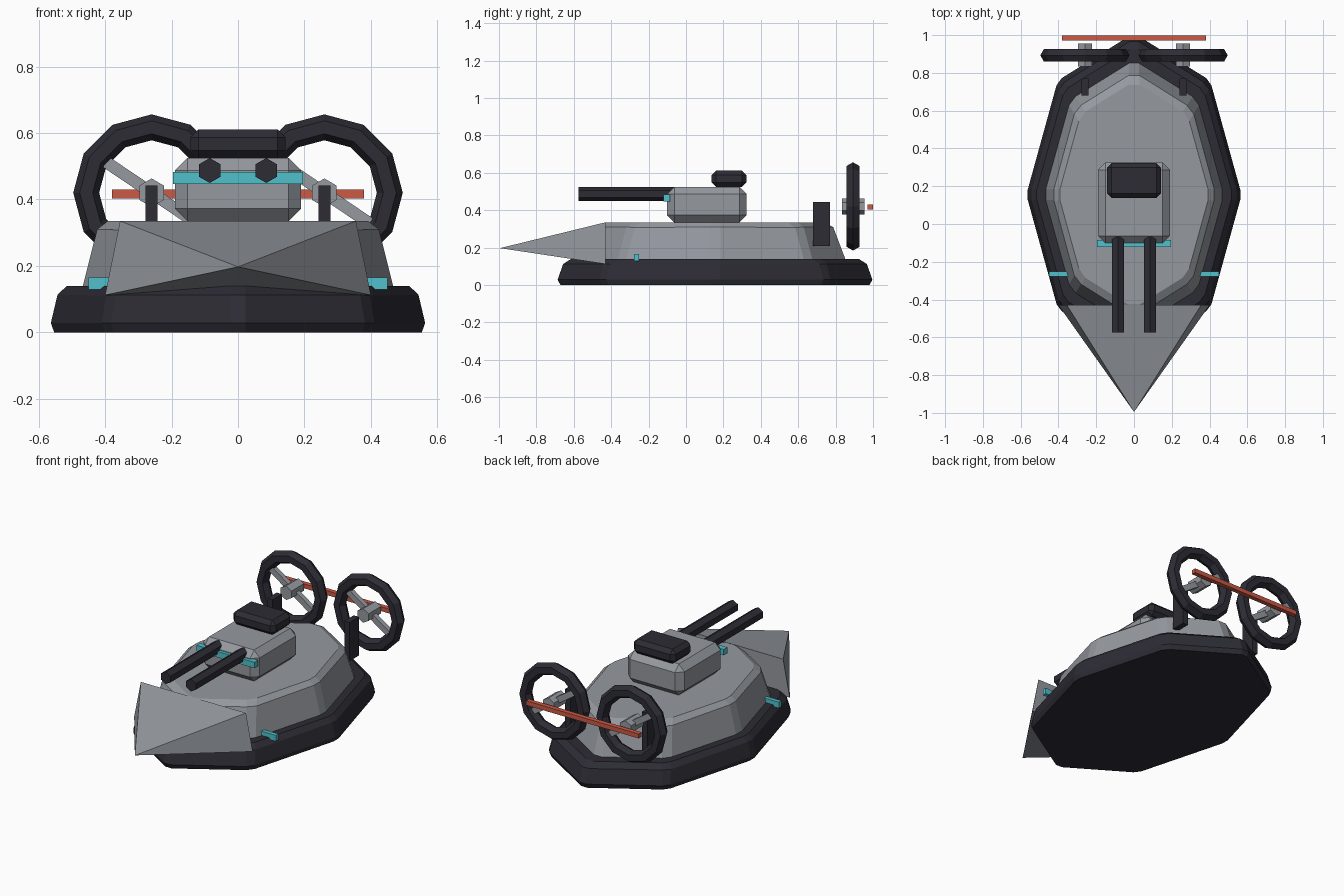
import bpy, bmesh, math
from mathutils import Matrix

cube = bpy.data.objects.get("Cube")
if cube:
    bpy.data.objects.remove(cube, do_unlink=True)


def material(name, rgb):
    m = bpy.data.materials.new(name)
    m.use_nodes = True
    colour = (*rgb, 1)
    m.diffuse_color = colour
    m.node_tree.nodes["Principled BSDF"].inputs["Base Color"].default_value = colour
    return m


GREY = material("hull grey", (0.30, 0.32, 0.35))
DARK = material("dark rubber", (0.026, 0.025, 0.035))
TEAL = material("teal light", (0.08, 0.53, 0.60))
RED = material("red bar", (0.60, 0.10, 0.06))


def finish(name, bm, mat):
    bmesh.ops.recalc_face_normals(bm, faces=bm.faces)
    mesh = bpy.data.meshes.new(name)
    bm.to_mesh(mesh)
    bm.free()
    mesh.materials.append(mat)
    ob = bpy.data.objects.new(name, mesh)
    bpy.context.collection.objects.link(ob)
    return ob


def box(name, centre, size, mat, bevel=0, turn=0):
    bm = bmesh.new()
    bmesh.ops.create_cube(bm, size=1, matrix=Matrix.Diagonal((*size, 1)))
    if bevel:
        bmesh.ops.bevel(bm, geom=bm.edges[:], offset=bevel, segments=1, affect='EDGES')
    place = Matrix.Translation(centre) @ Matrix.Rotation(turn, 4, 'Y')
    bmesh.ops.transform(bm, matrix=place, verts=bm.verts)
    return finish(name, bm, mat)


def hex_rod(name, centre, radius, length, mat, bevel=0):
    # Six-sided rod along y with a corner pointing up
    bm = bmesh.new()
    bmesh.ops.create_cone(bm, cap_ends=True, segments=6, radius1=radius,
                          radius2=radius, depth=length)
    turn = Matrix.Rotation(math.pi / 2, 4, 'X')
    bmesh.ops.transform(bm, matrix=Matrix.Translation(centre) @ turn, verts=bm.verts)
    return finish(name, bm, mat)


def octagon_body(name, profile, mat, bevel):
    # Stacked stretched octagons, with the upright edges chamfered
    bm = bmesh.new()
    rings = []
    for z, r in profile:
        angles = [i * math.pi / 4 for i in range(8)]
        rings.append([bm.verts.new((r * math.cos(a), 0.155 + 1.5 * r * math.sin(a), z))
                      for a in angles])
    for low, high in zip(rings, rings[1:]):
        for i in range(8):
            j = (i + 1) % 8
            bm.faces.new((low[i], low[j], high[j], high[i]))
    bm.faces.new(rings[0])
    bm.faces.new(rings[-1])
    upright = [e for e in bm.edges if abs(e.verts[0].co.z - e.verts[1].co.z) > 0.001]
    bmesh.ops.bevel(bm, geom=upright, offset=bevel, segments=1, affect='EDGES')
    return finish(name, bm, mat)


# Skirt and hull
octagon_body("skirt", [(0, 0.56), (0.028, 0.57), (0.113, 0.55), (0.14, 0.522)], DARK, 0.025)
octagon_body("hull", [(0.12, 0.48), (0.31, 0.432), (0.335, 0.40)], GREY, 0.03)

# Pointed prow
bm = bmesh.new()
base = [bm.verts.new((x, -0.43, z)) for x, z in
        [(-0.355, 0.335), (0.355, 0.335), (0.40, 0.112), (-0.40, 0.112)]]
tip = bm.verts.new((0, -0.995, 0.197))
bm.faces.new(base)
for i in range(4):
    bm.faces.new((base[i], base[(i + 1) % 4], tip))
finish("prow", bm, GREY)

# Turret, hatch and visor strip
box("turret", (0, 0.112, 0.43), (0.38, 0.425, 0.19), GREY, 0.038)
box("hatch", (0, 0.23, 0.567), (0.285, 0.185, 0.088), DARK, 0.024)
box("visor_strip", (0, -0.103, 0.465), (0.39, 0.035, 0.036), TEAL)

# Rear red crossbar
box("rear_crossbar", (0, 0.985, 0.417), (0.76, 0.028, 0.027), RED)


def fan_ring(name, centre, major, minor):
    bm = bmesh.new()
    loops = []
    for i in range(12):
        a = i * math.pi / 6
        loop = []
        for k in range(6):
            b = k * math.pi / 3
            r = major + minor * math.cos(b)
            loop.append(bm.verts.new((centre[0] + r * math.cos(a),
                                      centre[1] + minor * math.sin(b),
                                      centre[2] + r * math.sin(a))))
        loops.append(loop)
    for i in range(12):
        here, there = loops[i], loops[(i + 1) % 12]
        for k in range(6):
            n = (k + 1) % 6
            bm.faces.new((here[k], here[n], there[n], there[k]))
    return finish(name, bm, DARK)


# Parts found on both sides
for side, s in (("left", 1), ("right", -1)):
    x = 0.26 * s
    hex_rod(side + "_gun", (0.085 * s, -0.31, 0.487), 0.0375, 0.53, DARK)
    box(side + "_side_light", (0.395 * s, -0.265, 0.147), (0.11, 0.025, 0.037), TEAL)
    box(side + "_fan_strut", (x, 0.725, 0.325), (0.036, 0.09, 0.235), DARK)
    fan_ring(side + "_fan_ring", (x, 0.893, 0.42), 0.197, 0.039)
    hex_rod(side + "_fan_hub", (x, 0.895, 0.42), 0.043, 0.12, GREY)
    box(side + "_fan_blade", (x, 0.895, 0.42), (0.36, 0.03, 0.036), GREY,
        turn=math.radians(34))
